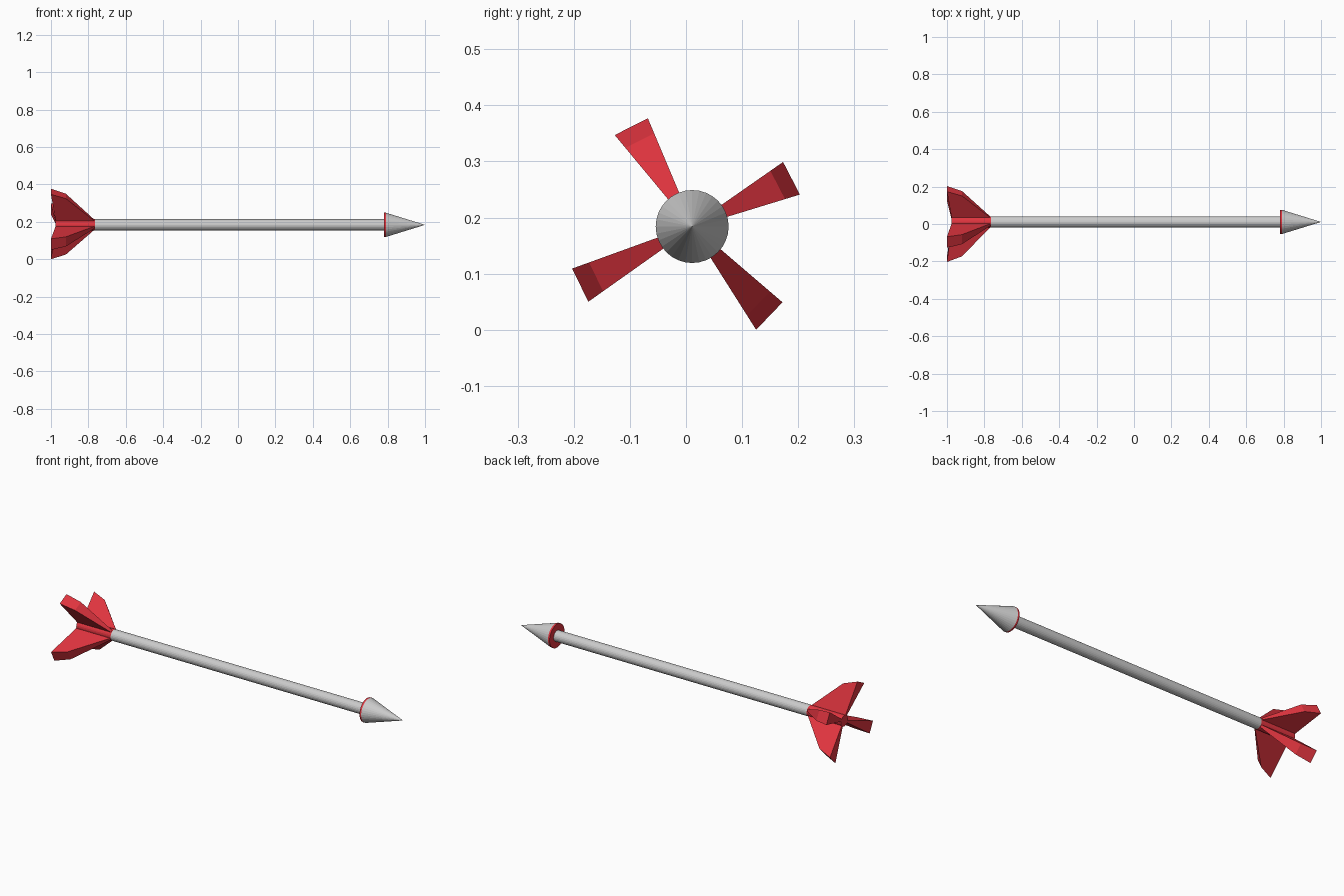
import bpy, bmesh, math
from mathutils import Vector, Matrix

if "Cube" in bpy.data.objects:
    bpy.data.objects.remove(bpy.data.objects["Cube"])

AXIS = Vector((0, 0.011, 0.184))
red = bpy.data.materials.new("red")
red.diffuse_color = (0.75, 0.035, 0.05, 1)
red.use_nodes = True
red.node_tree.nodes["Principled BSDF"].inputs["Base Color"].default_value = red.diffuse_color


def finish(name, bm, mat=None):
    bmesh.ops.recalc_face_normals(bm, faces=bm.faces)
    mesh = bpy.data.meshes.new(name)
    bm.to_mesh(mesh)
    bm.free()
    obj = bpy.data.objects.new(name, mesh)
    bpy.context.collection.objects.link(obj)
    if mat:
        mesh.materials.append(mat)
    return obj


def rod(name, x0, x1, r0, r1, sides, mat=None):
    """Cylinder or cone along x, centred on the arrow axis."""
    bm = bmesh.new()
    place = Matrix.Translation(AXIS + Vector(((x0 + x1) / 2, 0, 0))) @ Matrix.Rotation(math.pi / 2, 4, 'Y')
    bmesh.ops.create_cone(bm, cap_ends=True, segments=sides, radius1=r0,
                          radius2=r1, depth=x1 - x0, matrix=place)
    return finish(name, bm, mat)


def fin(name, tip_a, tip_b):
    """Wedge fin: thin at the hub, wide at the tip, swept backwards."""
    a, b = Vector((0, *tip_a)), Vector((0, *tip_b))
    mid = (a + b) / 2
    root_mid = AXIS + (mid - AXIS).normalized() * 0.026
    # (x, fraction of the way from root to tip)
    profile = [(-0.765, 0), (-0.92, 0.84), (-1.0, 1), (-0.975, 0)]
    bm = bmesh.new()
    sides = []
    for tip in (a, b):
        root = root_mid + (tip - mid) * 0.18
        sides.append([bm.verts.new(root.lerp(tip, t) + Vector((x, 0, 0))) for x, t in profile])
    s, e = sides
    bm.faces.new(s)
    bm.faces.new(e[::-1])
    for i in range(4):
        j = (i + 1) % 4
        bm.faces.new((s[i], e[i], e[j], s[j]))
    return finish(name, bm, red)


# Shaft and red tail hub
rod("shaft", -0.765, 0.785, 0.03, 0.03, 24)
rod("tail_hub", -0.975, -0.765, 0.03, 0.03, 24, red)

# Arrow head with red collar behind it
rod("head_collar", 0.78, 0.79, 0.065, 0.065, 32, red)
rod("head", 0.79, 1.0, 0.065, 0, 32)

# Four tail fins, tip corners in (y, z)
fin("fin_upper_left", (-0.127, 0.347), (-0.068, 0.377))
fin("fin_upper_right", (0.173, 0.299), (0.203, 0.241))
fin("fin_lower_right", (0.172, 0.049), (0.125, 0.0))
fin("fin_lower_left", (-0.174, 0.05), (-0.203, 0.109))
